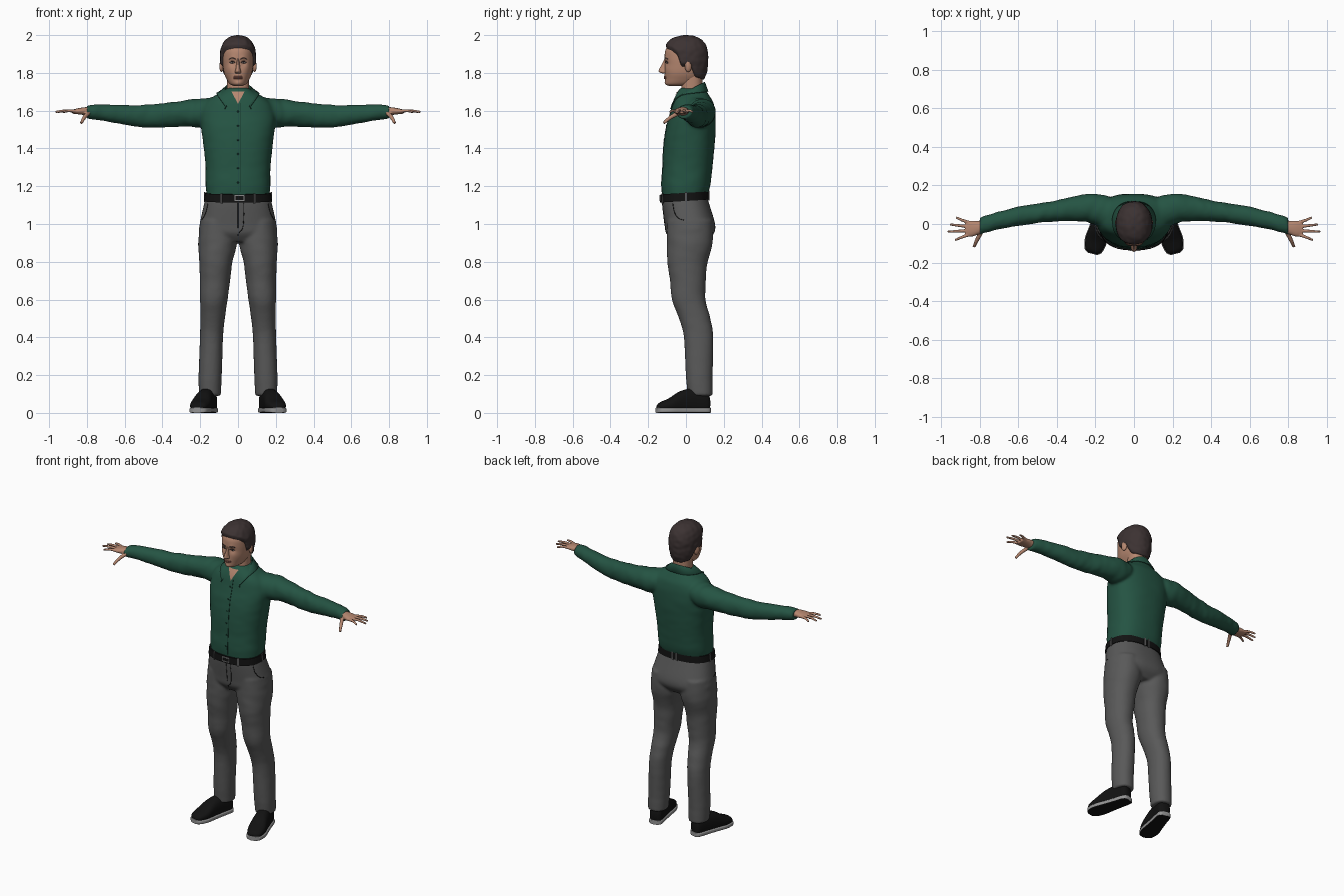
import bpy, bmesh, math
from mathutils import Vector, Matrix, noise
from mathutils.bvhtree import BVHTree

cube = bpy.data.objects.get("Cube")
if cube:
    bpy.data.objects.remove(cube)


def material(name, *rgb):
    mat = bpy.data.materials.new(name)
    mat.use_nodes = True
    mat.diffuse_color = (*rgb, 1)
    mat.node_tree.nodes["Principled BSDF"].inputs["Base Color"].default_value = (*rgb, 1)
    return mat


skin = material("skin", .46, .24, .16)
hair_brown = material("hair_brown", .045, .032, .032)
green = material("shirt_green", .018, .088, .056)
seam_green = material("seam_green", .008, .04, .026)
grey = material("trouser_grey", .1, .1, .1)
black = material("black", .006, .006, .006)
sole_grey = material("sole_grey", .3, .3, .3)
lip_pink = material("lip_pink", .32, .13, .1)
eye_white = material("eye_white", .5, .47, .45)
metal = material("buckle_metal", .25, .25, .25)


def build(name, bm, mat):
    bmesh.ops.recalc_face_normals(bm, faces=bm.faces)
    mesh = bpy.data.meshes.new(name)
    bm.to_mesh(mesh)
    bm.free()
    mesh.materials.append(mat)
    mesh.shade_smooth()
    mesh.set_sharp_from_angle(angle=math.radians(50))
    obj = bpy.data.objects.new(name, mesh)
    bpy.context.collection.objects.link(obj)
    return obj


def mirrored(obj):
    obj.modifiers.new("both_sides", "MIRROR")
    return obj


def loft(name, rings, mat, axis="Z", power=2.4, sides=48, steps=6, ripple=0):
    """Smooth closed body through rings of (x, y, z, radius, radius)."""
    dense = []
    last = len(rings) - 1
    for i in range(last):
        quad = [rings[min(max(i + k, 0), last)] for k in (-1, 0, 1, 2)]
        for s in range(steps):
            t = s / steps
            dense.append([.5 * (2 * b + (c - a) * t + (2 * a - 5 * b + 4 * c - d) * t * t
                                + (3 * b - a - 3 * c + d) * t ** 3) for a, b, c, d in zip(*quad)])
    dense.append(rings[last])
    bm = bmesh.new()
    loops = []
    for x, y, z, a, b in dense:
        loop = []
        for k in range(sides):
            c, s = math.cos(math.tau * k / sides), math.sin(math.tau * k / sides)
            u = max(a, .001) * math.copysign(abs(c) ** (2 / power), c)
            v = max(b, .001) * math.copysign(abs(s) ** (2 / power), s)
            wave = 1 + ripple * noise.noise(Vector((x + u * .5, y + v * .5, z)) * 26)
            u, v = u * wave, v * wave
            co = {"Z": (x + u, y + v, z), "X": (x, y + u, z + v), "Y": (x + u, y, z + v)}[axis]
            loop.append(bm.verts.new(co))
        loops.append(loop)
    for low, high in zip(loops, loops[1:]):
        for k in range(sides):
            n = (k + 1) % sides
            bm.faces.new((low[k], low[n], high[n], high[k]))
    bm.faces.new(loops[0])
    bm.faces.new(loops[-1])
    return build(name, bm, mat)


def tube(name, points, radius, mat, taper=1):
    curve = bpy.data.curves.new(name, "CURVE")
    curve.dimensions = "3D"
    curve.bevel_depth = radius
    curve.bevel_resolution = 3
    curve.resolution_u = 5
    curve.use_fill_caps = True
    curve.materials.append(mat)
    spline = curve.splines.new("BEZIER")
    spline.bezier_points.add(len(points) - 1)
    for i, (bp, co) in enumerate(zip(spline.bezier_points, points)):
        bp.co = co
        bp.handle_left_type = bp.handle_right_type = "AUTO"
        bp.radius = 1 + (taper - 1) * i / (len(points) - 1)
    obj = bpy.data.objects.new(name, curve)
    bpy.context.collection.objects.link(obj)
    return obj


def solid(name, place, size, mat, turn=0, box=False):
    bm = bmesh.new()
    where = Matrix.Translation(place) @ Matrix.Rotation(turn, 4, "Z") @ Matrix.Diagonal((*size, 1))
    if box:
        bmesh.ops.create_cube(bm, size=1, matrix=where)
    else:
        bmesh.ops.create_uvsphere(bm, u_segments=20, v_segments=12, radius=1, matrix=where)
    return build(name, bm, mat)


def fuse(name, parts, mat, voxel, smooth):
    """Blend overlapping parts into one skin."""
    graph = bpy.context.evaluated_depsgraph_get()
    bm = bmesh.new()
    for part in parts:
        bm.from_mesh(bpy.data.meshes.new_from_object(part.evaluated_get(graph)))
    for part in parts:
        bpy.data.objects.remove(part)
    obj = build(name, bm, mat)
    remesh = obj.modifiers.new("blend", "REMESH")
    remesh.mode = "VOXEL"
    remesh.voxel_size = voxel
    obj.modifiers.new("relax", "SMOOTH").iterations = smooth
    graph = bpy.context.evaluated_depsgraph_get()
    baked = bpy.data.meshes.new_from_object(obj.evaluated_get(graph))
    obj.modifiers.clear()
    obj.data = baked
    baked.materials.clear()
    baked.materials.append(mat)
    baked.shade_smooth()
    return obj


def surface(obj):
    return BVHTree.FromObject(obj, bpy.context.evaluated_depsgraph_get())


def front(tree, x, z):
    return tree.ray_cast(Vector((x, -1, z)), Vector((0, 1, 0)))[0]


# Shirt: torso blended with both sleeves
torso = loft("torso", [(0, -.01, 1.13, .164, .113), (0, -.001, 1.2, .171, .129), (0, .008, 1.3, .172, .132),
                       (0, .015, 1.4, .181, .135), (0, .025, 1.5, .194, .132), (0, .035, 1.58, .198, .121),
                       (0, .037, 1.64, .175, .108), (0, .034, 1.675, .13, .092), (0, .033, 1.705, .08, .074),
                       (0, .033, 1.72, .058, .063)], green, ripple=.012)
sleeve = loft("sleeve", [(.08, .05, 1.6, .08, .075), (.18, .07, 1.59, .083, .077), (.26, .083, 1.585, .07, .072),
                         (.4, .068, 1.575, .055, .063), (.5, .055, 1.57, .05, .06), (.6, .04, 1.578, .05, .052),
                         (.7, .018, 1.588, .045, .044), (.77, 0, 1.593, .045, .039), (.8, -.012, 1.592, .046, .034)],
              green, axis="X", power=2.1, ripple=.09)
shirt = fuse("shirt", [torso, mirrored(sleeve)], green, .008, 6)
shirt_tree = surface(shirt)

# Trousers: hips blended with both legs
hips = loft("hips", [(0, -.008, 1.15, .168, .117), (0, 0, 1.1, .181, .125), (0, .021, 1, .202, .133),
                     (0, .022, .95, .2, .126), (0, .02, .905, .12, .09)], grey)
leg = loft("leg", [(.105, .02, 1.02, .095, .12), (.108, .02, .9, .102, .121), (.117, .008, .8, .088, .107),
                   (.122, .011, .7, .08, .095), (.128, .014, .6, .073, .089), (.134, .046, .5, .065, .083),
                   (.14, .067, .4, .061, .078), (.147, .07, .2, .061, .071), (.149, .076, .09, .058, .066)],
           grey, power=2.15, ripple=.02)
trousers = fuse("trousers", [hips, mirrored(leg)], grey, .008, 6)
trouser_tree = surface(trousers)

# Belt, tilted a little up at the back, with loops and buckle
belt = loft("belt", [(0, -.008, 1.122, .18, .129), (0, -.008, 1.165, .175, .127)], black, steps=2)
for vert in belt.data.vertices:
    vert.co.z += .06 * vert.co.y
belt_tree = surface(belt)
for number, degrees in enumerate((-125, -55, 0, 180, 83, 97)):
    out = Vector((math.cos(math.radians(degrees)), math.sin(math.radians(degrees)), 0))
    hit = belt_tree.ray_cast(out + Vector((0, 0, 1.143)), -out)[0]
    if hit:
        solid(f"belt_loop_{number}", hit + Vector((0, 0, .06 * hit.y)), (.006, .011, .054), grey,
              math.radians(degrees), True)
middle = front(belt_tree, .007, 1.137)
for side in (-1, 1):
    solid("buckle_bar", middle + Vector((0, 0, side * .013)), (.05, .009, .005), metal, box=True)
    solid("buckle_end", middle + Vector((side * .024, 0, 0)), (.005, .009, .03), metal, box=True)

# Trouser seams: fly and pockets
tube("fly_seam", [front(trouser_tree, x, z) for x, z in ((.03, 1.11), (.03, 1.02), (.02, .97), (0, .95))],
     .0018, black)
tube("fly_edge", [front(trouser_tree, 0, z) for z in (1.11, 1.05, .99, .94)], .0018, black)
for side in (-1, 1):
    tube("pocket_seam", [trouser_tree.ray_cast(Vector((side, y, z)), Vector((-side, 0, 0)))[0]
                         for y, z in ((-.07, 1.11), (-.06, 1.06), (-.04, 1.03), (-.01, 1.02))], .002, black)

# Shirt front: button seam, buttons and open neck
tube("button_seam", [front(shirt_tree, .014, 1.17 + .047 * i) for i in range(11)], .002, seam_green)
for i in range(6):
    solid("button", front(shirt_tree, 0, 1.22 + .075 * i), (.005, .003, .005), seam_green)
bm = bmesh.new()
rows = [[bm.verts.new(front(shirt_tree, across * .034 * (i + .1) / 6, 1.636 + .011 * i) - Vector((0, .004, 0)))
         for across in (-1, -.5, 0, .5, 1)] for i in range(7)]
for low, high in zip(rows, rows[1:]):
    for k in range(4):
        bm.faces.new((low[k], low[k + 1], high[k + 1], high[k]))
build("open_neck", bm, skin)

# Folded collar with pointed front tips resting on the shirt
bm = bmesh.new()
rows = []
for i in range(41):
    turn = math.radians(158) * (i / 20 - 1)
    s, c = math.sin(turn), math.cos(turn)
    top = Vector((.07 * s, .032 + .068 * c, 1.718 + .035 * c))
    inner = Vector((.063 * s, .032 + .06 * c, top.z - .045))
    tip = Vector((math.copysign(.07, s), -.085, 1.61))
    blend = max(0, abs(i / 20 - 1) - .6) / .4
    outer = Vector((.1 * s, .032 + .095 * c, top.z - .045)).lerp(tip, blend ** 1.5)
    spot, normal = shirt_tree.find_nearest(outer)[:2]
    rows.append([bm.verts.new(p) for p in (inner, top, spot + normal * .008)])
for a, b in zip(rows, rows[1:]):
    for k in range(2):
        bm.faces.new((a[k], a[k + 1], b[k + 1], b[k]))
collar = build("collar", bm, green)
collar.modifiers.new("thickness", "SOLIDIFY").thickness = .005
for side in (0, -1):
    tube("collar_edge", [rows_co for rows_co in (collar.data.vertices[k].co.copy() for k in
         ((1, 2) if side == 0 else (-2 + len(collar.data.vertices), -1 + len(collar.data.vertices))))],
         .002, seam_green)

# Hands: palm, fingers and thumb blended together
hand = [loft("palm", [(.76, -.005, 1.594, .03, .026), (.8, -.018, 1.597, .033, .022),
                      (.84, -.024, 1.597, .041, .017), (.875, -.026, 1.595, .038, .011)], skin, axis="X", power=2.2)]
for base, x, y in ((.006, .922, .034), (-.014, .955, -.002), (-.034, .966, -.04), (-.054, .928, -.084)):
    hand.append(tube("finger", [(.85, base, 1.596), ((.86 + x) / 2, (base + y) / 2, 1.6), (x, y, 1.593)],
                     .0095, skin, .62))
hand.append(tube("thumb", [(.79, -.035, 1.59), (.815, -.085, 1.562), (.83, -.118, 1.534)], .013, skin, .6))
mirrored(fuse("hands", hand, skin, .0035, 3))

# Neck and head, with the face shaped by soft dents and bumps
loft("neck", [(0, .03, 1.64, .066, .055), (0, .03, 1.7, .059, .056), (0, .034, 1.79, .06, .054)], skin)
skull = [(0, -.05, 1.731, .02, .04), (0, -.03, 1.741, .044, .077), (0, -.014, 1.77, .062, .096),
         (0, -.008, 1.8, .074, .104), (0, -.004, 1.84, .08, .107), (0, -.004, 1.88, .082, .109),
         (0, -.004, 1.92, .08, .105), (0, -.001, 1.955, .066, .086), (0, 0, 1.978, .04, .052),
         (0, .002, 1.986, .01, .014)]
head = loft("head", skull, skin, power=2.2, sides=72, steps=7)
dents = ((.03, 1.853, .015, .008), (.028, 1.878, .013, -.003), (.046, 1.82, .02, -.003),
         (0, 1.775, .014, -.004), (0, 1.745, .014, -.004), (0, 1.761, .007, .003))
for vert in head.data.vertices:
    x, y, z = vert.co
    if y < -.03:
        vert.co.y += sum(d * math.exp(-((abs(x) - a) ** 2 + (z - b) ** 2) / r ** 2) for a, b, r, d in dents)
face = surface(head)
loft("nose", [(0, -.1, 1.876, .006, .013), (0, -.105, 1.845, .009, .023), (0, -.112, 1.818, .013, .031),
              (0, -.112, 1.805, .017, .03), (0, -.106, 1.796, .012, .016)], skin, power=2)

# Hair: the skull shape swollen above the hairline and sunk below it
hairline = ((-.2, 1.935), (-.11, 1.935), (-.07, 1.915), (-.045, 1.895), (-.025, 1.835), (.025, 1.835),
            (.05, 1.775), (.09, 1.757), (.2, 1.757))
hair = loft("hair", skull, hair_brown, power=2.2, sides=96, steps=10)
for vert in hair.data.vertices:
    x, y, z = vert.co
    for (y0, z0), (y1, z1) in zip(hairline, hairline[1:]):
        if y0 <= y < y1:
            edge = z0 + (z1 - z0) * (y - y0) / (y1 - y0)
    away = (vert.co - Vector((0, -.004, 1.86))).normalized()
    vert.co += away * min(max((z - edge) * .8, -.015), .013 + .003 * noise.noise(vert.co * 40))

# Facial details and ears
for side in (-1, 1):
    socket = front(face, side * .03, 1.854)
    solid("eye", socket, (.012, .004, .0055), eye_white)
    solid("iris", socket - Vector((0, .0025, 0)), (.005, .003, .005), hair_brown)
    tube("upper_eyelid", [front(face, side * x, z) - Vector((0, .003, 0)) for x, z in
                          ((.017, 1.855), (.03, 1.861), (.044, 1.854))], .0022, hair_brown)
    tube("eyebrow", [front(face, side * x, z) for x, z in ((.014, 1.873), (.03, 1.879), (.048, 1.873))],
         .003, hair_brown, .7)
    solid("ear", (side * .087, .012, 1.835), (.011, .019, .03), skin, side * .3)
for z in (1.772, 1.779):
    tube("lip", [front(face, x, z) for x in (-.022, -.01, 0, .01, .022)], .0035, lip_pink)

# Shoes: low uppers on flat soles, toes turned outward
last_shape = [(0, .128, .05, .02, .03), (0, .11, .055, .038, .06), (0, .04, .06, .043, .07),
              (0, -.03, .055, .049, .06), (0, -.09, .042, .054, .036), (0, -.14, .034, .042, .022),
              (0, -.157, .03, .02, .01)]
upper = loft("shoe_uppers", last_shape, black, axis="Y")
sole = loft("shoe_soles", [(x, y * 1.02, .014, a + .004, .014) for x, y, z, a, b in last_shape], sole_grey,
            axis="Y", power=5)
sole.data.materials.append(black)
for face_poly in sole.data.polygons:
    face_poly.material_index = int(face_poly.normal.z < -.7)
for vert in upper.data.vertices:
    vert.co.z = max(vert.co.z, .02)
for shoe in (upper, sole):
    shoe.data.transform(Matrix.Translation((.175, 0, 0)) @ Matrix.Rotation(math.radians(15), 4, "Z"))
    mirrored(shoe)
